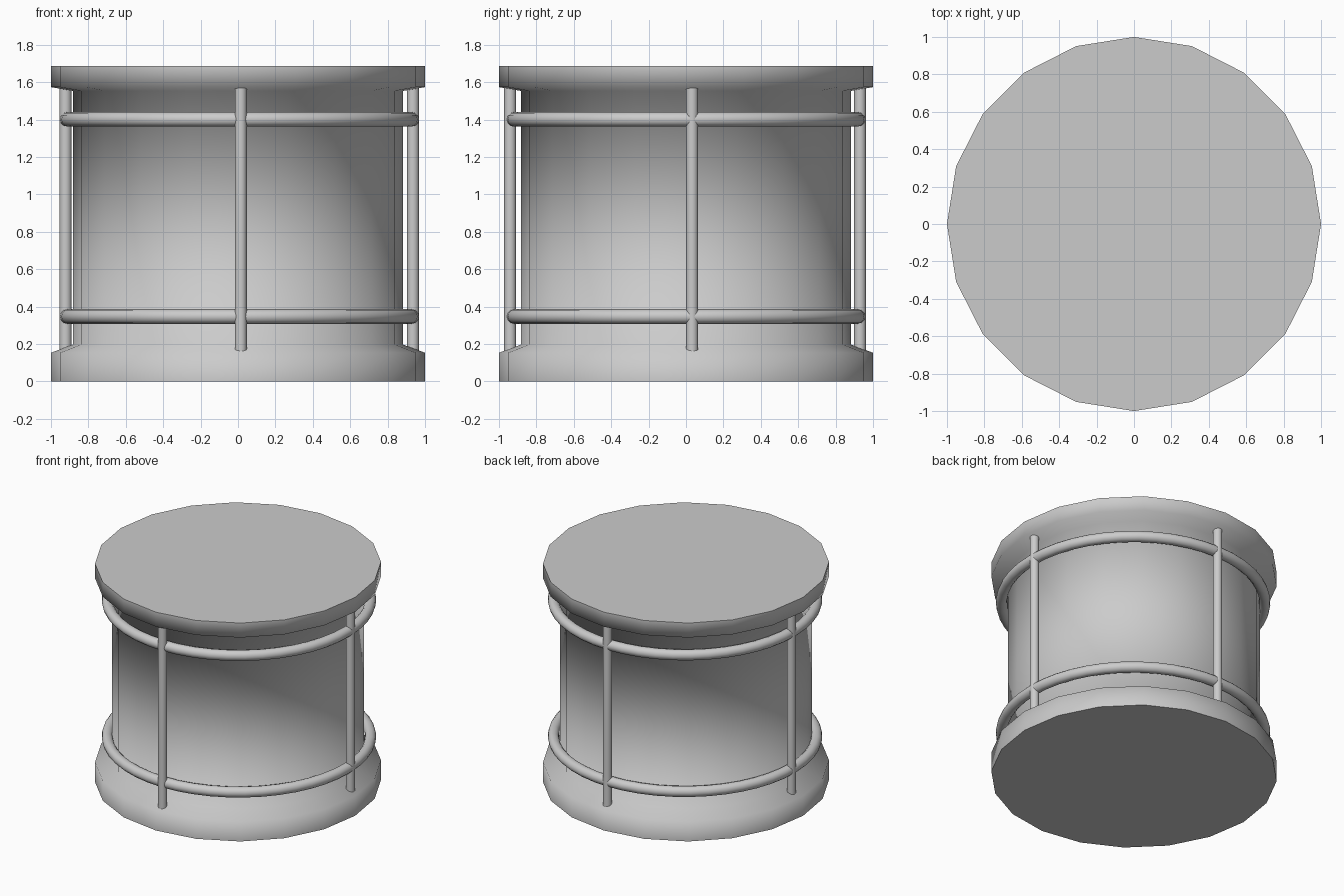
import bpy, math
from math import cos, sin, pi

if "Cube" in bpy.data.objects:
    bpy.data.objects.remove(bpy.data.objects["Cube"])

SIDES = 20


def smooth(obj, degrees):
    bpy.ops.object.select_all(action='DESELECT')
    obj.select_set(True)
    bpy.context.view_layer.objects.active = obj
    bpy.ops.object.shade_smooth_by_angle(angle=math.radians(degrees))


def lathe(name, profile, sides):
    n = len(profile)
    verts = [(r * cos(2 * pi * i / sides), r * sin(2 * pi * i / sides), z)
             for i in range(sides) for r, z in profile]
    faces = [(i * n + j, (i + 1) % sides * n + j, (i + 1) % sides * n + j + 1, i * n + j + 1)
             for i in range(sides) for j in range(n - 1)]
    # flat end caps
    faces.append(tuple(i * n for i in reversed(range(sides))))
    faces.append(tuple(i * n + n - 1 for i in range(sides)))
    mesh = bpy.data.meshes.new(name)
    mesh.from_pydata(verts, [], faces)
    obj = bpy.data.objects.new(name, mesh)
    bpy.context.collection.objects.link(obj)
    return obj


# Drum body with flared base and top
body = lathe("drum_body", [(1, 0), (1, 0.153), (0.882, 0.197), (0.882, 1.553),
                           (1, 1.573), (1, 1.685)], SIDES)
smooth(body, 84)

# Horizontal hoops
for name, z in (("lower_hoop", 0.347), ("upper_hoop", 1.401)):
    bpy.ops.mesh.primitive_torus_add(location=(0.008, 0, z), major_radius=0.921,
                                     minor_radius=0.039, major_segments=48, minor_segments=12)
    hoop = bpy.context.object
    hoop.name = name
    smooth(hoop, 60)

# Vertical rods
rods = {"front_rod": (0.015, -0.94), "right_rod": (0.936, 0.033),
        "back_rod": (0.018, 0.931), "left_rod": (-0.922, 0.033)}
for name, (x, y) in rods.items():
    bpy.ops.mesh.primitive_cylinder_add(vertices=16, radius=0.032, depth=1.412,
                                        location=(x, y, 0.864))
    rod = bpy.context.object
    rod.name = name
    smooth(rod, 40)
